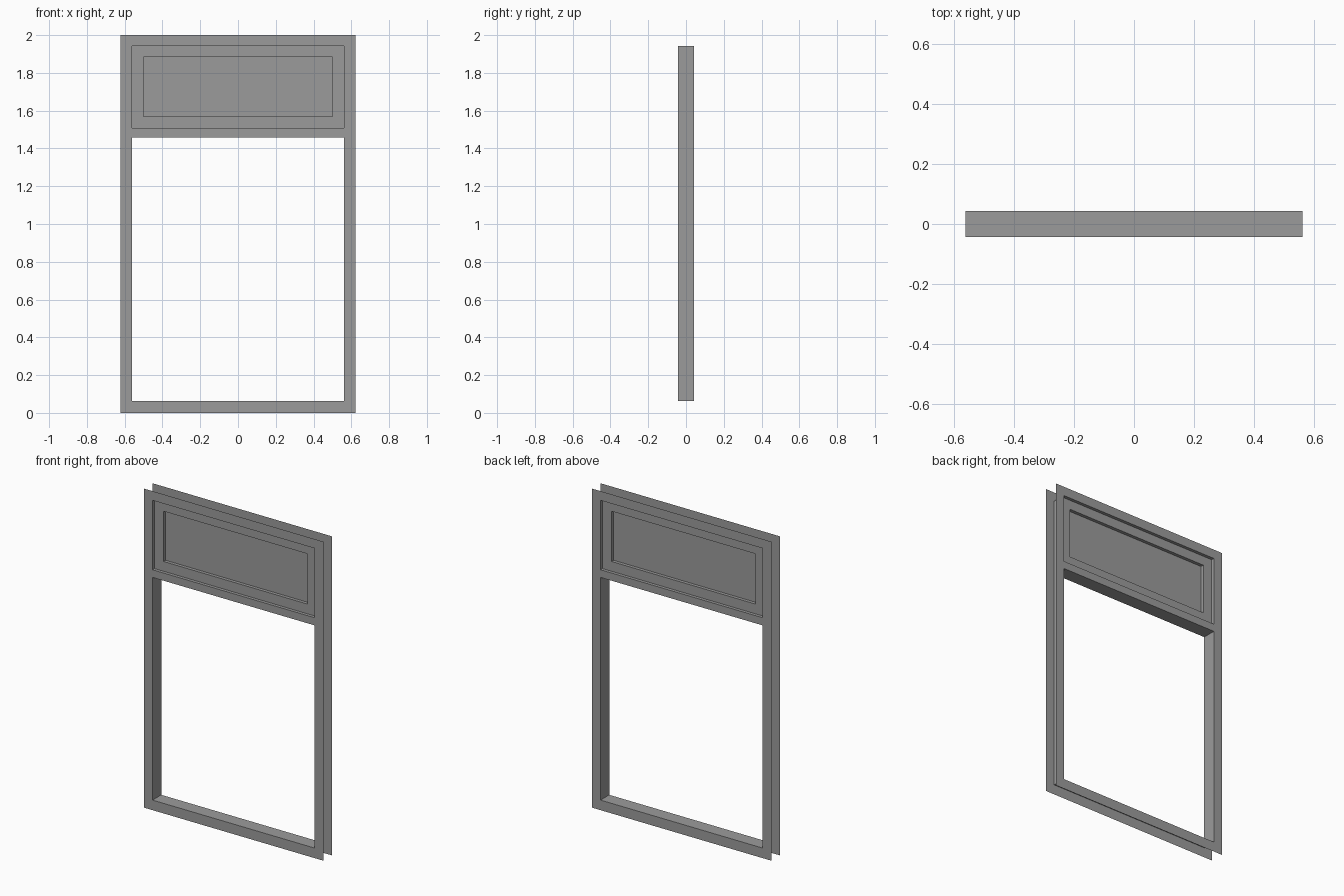
import bpy

if "Cube" in bpy.data.objects:
    bpy.data.objects.remove(bpy.data.objects["Cube"])

grey = bpy.data.materials.new("mid_grey")
grey.use_nodes = True
colour = (0.33, 0.33, 0.33, 1)
grey.diffuse_color = colour
grey.node_tree.nodes["Principled BSDF"].inputs["Base Color"].default_value = colour

DEPTH = 0.0433          # half the depth of the whole frame
OUTER, INNER, FIELD = 0.622, 0.5625, 0.5
SILL, LINTEL, RAIL, HEAD, TOP = 0.063, 1.459, 1.507, 1.942, 2.0
LEDGE_Y, PANEL_Y = -0.0235, -0.003


def rect(half_width, low, high, y):
    """Corner loop of an upright rectangle, facing the front."""
    return [(-half_width, y, low), (half_width, y, low),
            (half_width, y, high), (-half_width, y, high)]


def bridge(a, b):
    """Four quads joining one corner loop to another."""
    return [[a[i], a[(i + 1) % 4], b[(i + 1) % 4], b[i]] for i in range(4)]


def part(name, quads):
    """Make the front half of a part and mirror it to the back."""
    verts, faces = [], []
    for quad in quads:
        for v in quad:
            if v not in verts:
                verts.append(v)
        faces.append([verts.index(v) for v in quad])
    mesh = bpy.data.meshes.new(name)
    mesh.from_pydata(verts, [], faces)
    mesh.materials.append(grey)
    obj = bpy.data.objects.new(name, mesh)
    bpy.context.collection.objects.link(obj)
    mirror = obj.modifiers.new("front_to_back", 'MIRROR')
    mirror.use_axis = (False, True, False)
    return obj


# Thin face plates around the opening and the upper panel
hole = rect(INNER, SILL, HEAD, -DEPTH)
part("face_frame", bridge(rect(OUTER, 0, TOP, -DEPTH), hole))
part("cross_rail", [rect(INNER, LINTEL, RAIL, -DEPTH)])

# Open sleeve joining the two plates
part("frame_lining", bridge(hole, rect(INNER, SILL, HEAD, 0)))

# Underside of the cross rail, closing the top of the opening
part("opening_head", [[(-INNER, -DEPTH, LINTEL), (INNER, -DEPTH, LINTEL),
                       (INNER, 0, LINTEL), (-INNER, 0, LINTEL)]])

# Upper panel, stepped back twice
ledge = rect(INNER, RAIL, HEAD, LEDGE_Y)
ledge_inner = rect(FIELD, 1.568, 1.883, LEDGE_Y)
field = rect(FIELD, 1.568, 1.883, PANEL_Y)
part("upper_panel", bridge(ledge, ledge_inner) + bridge(ledge_inner, field) + [field])

# Top of the cross rail, below the panel
part("rail_step", [[(-INNER, -DEPTH, RAIL), (INNER, -DEPTH, RAIL),
                    (INNER, LEDGE_Y, RAIL), (-INNER, LEDGE_Y, RAIL)]])
